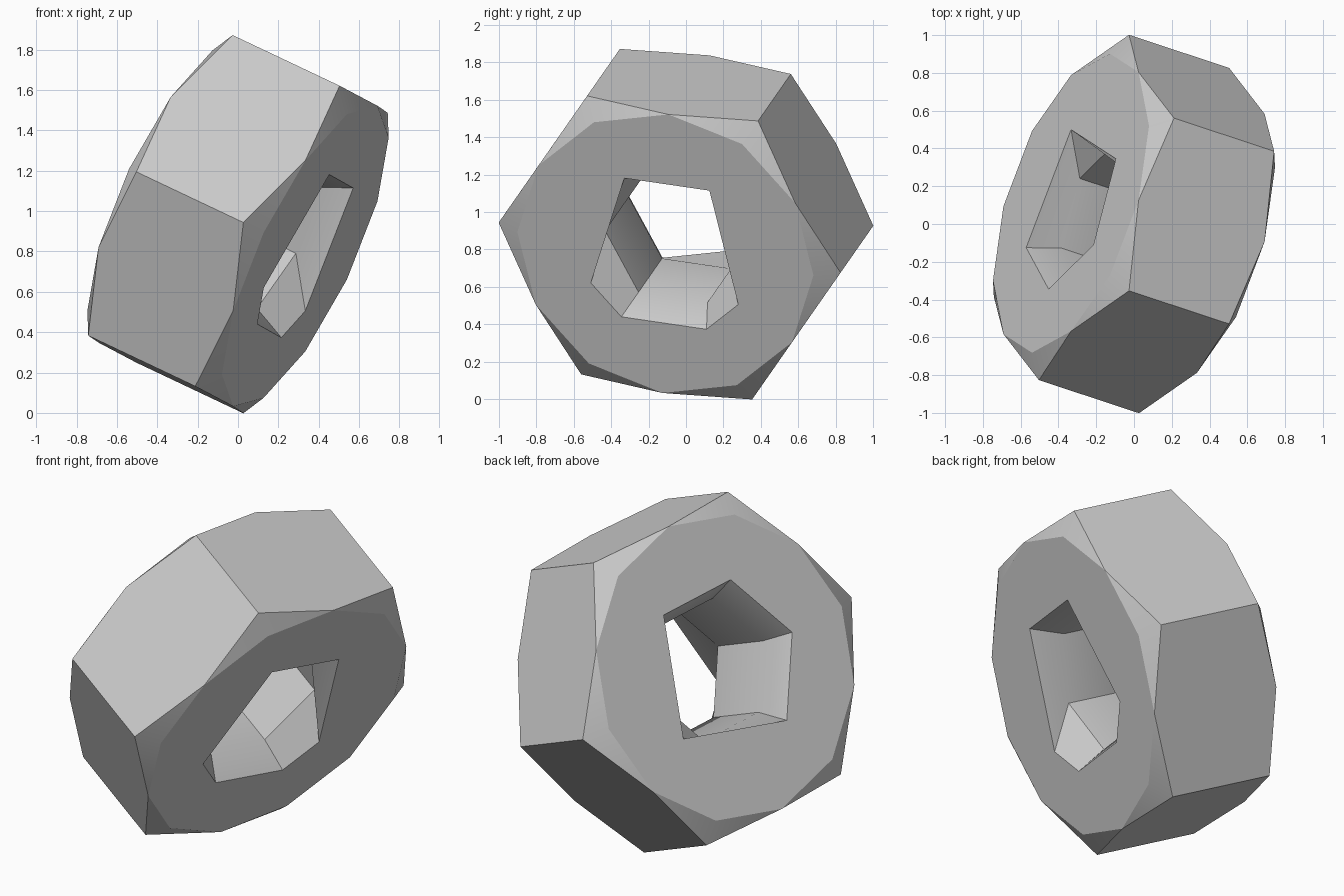
import bpy, bmesh
from math import cos, sin, radians
from mathutils import Matrix, Vector

cube = bpy.data.objects.get("Cube")
if cube:
    bpy.data.objects.remove(cube, do_unlink=True)

steel = bpy.data.materials.new("plain_grey")
steel.use_nodes = True
grey = (0.6, 0.6, 0.6, 1)
steel.diffuse_color = grey
steel.node_tree.nodes["Principled BSDF"].inputs["Base Color"].default_value = grey

CORNER = 0.954                    # hexagon corner radius
FLAT = CORNER * cos(radians(30))  # radius of the chamfer circle
CORNER_H, FACE_H = 0.306, 0.385   # half thickness at corners and at the faces
MOUTH, BORE, BORE_H = 0.475, 0.385, 0.22

bm = bmesh.new()


def ring(radius, height, angles):
    return [bm.verts.new((radius * cos(radians(a)), radius * sin(radians(a)), height))
            for a in angles]


def loop_edges(verts):
    edges = []
    for a, b in zip(verts, verts[1:] + verts[:1]):
        edges.append(bm.edges.get((a, b)) or bm.edges.new((a, b)))
    return edges


hexagon = range(0, 360, 60)
mouths = {1: (0, 90, 120, 180, 210, 300), -1: (0, 60, 120, 210, 210, 300)}
corners, rims, bores = {}, {}, {}

for side, angles in mouths.items():
    corners[side] = corner = ring(CORNER, side * CORNER_H, hexagon)
    rims[side] = rim = ring(FLAT, side * FACE_H, range(0, 360, 30))
    bores[side] = bore = ring(BORE, side * BORE_H, hexagon)

    # Mouth of the hole, where a repeated angle shares one vertex
    unique = sorted(set(angles))
    points = dict(zip(unique, ring(MOUTH, side * FACE_H, unique)))
    mouth = [points[a] for a in angles]

    for i in range(6):
        j = (i + 1) % 6
        # Chamfer at each corner
        bm.faces.new((corner[i], rim[2 * i], rim[2 * i - 1]))
        bm.faces.new((corner[i], rim[2 * i + 1], rim[2 * i]))
        # Flare from mouth to bore
        flare = [mouth[i], mouth[j], bore[j], bore[i]]
        if mouth[i] == mouth[j]:
            flare.pop(0)
        bm.faces.new(flare)

    # Flat end face around the hole
    edges = loop_edges(rim) + loop_edges(list(points.values()))
    bmesh.ops.triangle_fill(bm, edges=edges, use_beauty=True, use_dissolve=False)

# Outer sides and inner bore walls
for i in range(6):
    j = (i + 1) % 6
    bm.faces.new((corners[1][i], rims[1][2 * i + 1], corners[1][j],
                  corners[-1][j], rims[-1][2 * i + 1], corners[-1][i]))
    bm.faces.new((bores[1][i], bores[1][j], bores[-1][j], bores[-1][i]))

bmesh.ops.recalc_face_normals(bm, faces=bm.faces[:])

# Tilt the nut so that its axis points sideways and down
axis = Vector((0.866, -0.286, -0.41)).normalized()
across = Vector((0.249, -0.462, 0.851))
across = (across - axis * across.dot(axis)).normalized()
tilt = Matrix((across, axis.cross(across), axis)).transposed().to_4x4()
bm.transform(Matrix.Translation((0, 0, 0.935)) @ tilt)

mesh = bpy.data.meshes.new("hex_nut")
bm.to_mesh(mesh)
bm.free()
mesh.materials.append(steel)
nut = bpy.data.objects.new("hex_nut", mesh)
bpy.context.collection.objects.link(nut)
bpy.context.view_layer.objects.active = nut
nut.select_set(True)
bpy.ops.object.shade_smooth_by_angle(angle=radians(30))
